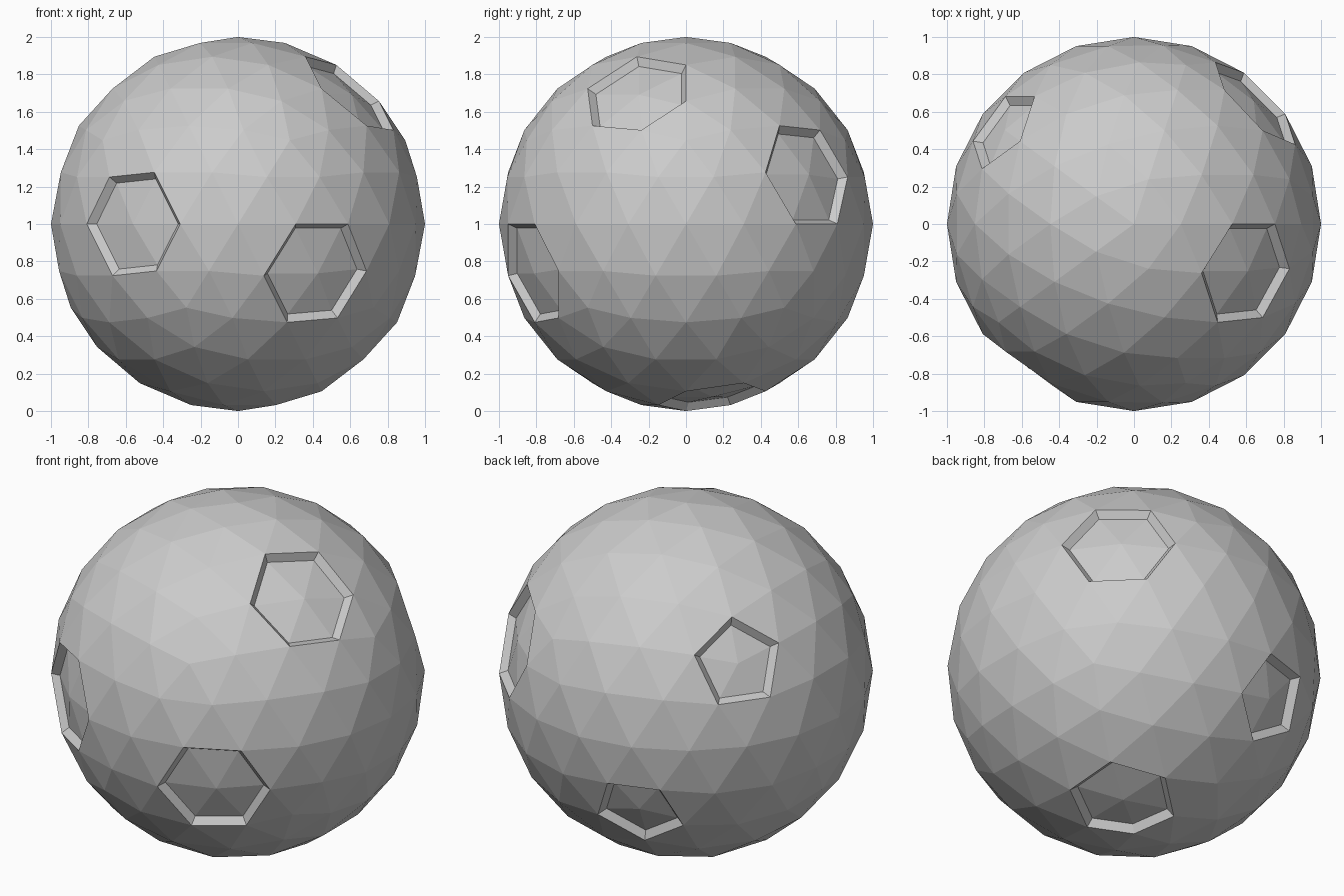
import bpy, bmesh
from mathutils import Vector

if "Cube" in bpy.data.objects:
    bpy.data.objects.remove(bpy.data.objects["Cube"])

INSET, DEPTH = 0.035, 0.045

# Faceted ball
bpy.ops.mesh.primitive_ico_sphere_add(subdivisions=3, radius=1, location=(0, 0, 1))
ball = bpy.context.object
ball.name = "dented_ball"

# Directions from the ball centre to the middle of each sunken panel
panels = [
    (0.42, -0.87, -0.26),    # front right
    (-0.59, -0.81, 0.0),     # front left
    (0.67, -0.25, 0.70),     # upper right
    (0.71, 0.65, 0.265),     # back right
    (-0.72, 0.53, 0.45),     # back left, five-sided
    (0.22, 0.16, -0.96),     # underside
    (-0.28, 0.85, -0.45),    # lower back, five-sided
]

bm = bmesh.new()
bm.from_mesh(ball.data)
centres = [min(bm.verts, key=lambda v: (v.co - Vector(p)).length) for p in panels]

# Inset the ring of faces around each centre and push it inwards
for centre in centres:
    direction = centre.co.normalized()
    floor = list(centre.link_faces)
    bmesh.ops.inset_region(bm, faces=floor, thickness=INSET, depth=0,
                           use_even_offset=True)
    for v in {v for f in floor for v in f.verts}:
        v.co -= direction * DEPTH

bm.to_mesh(ball.data)
bm.free()
